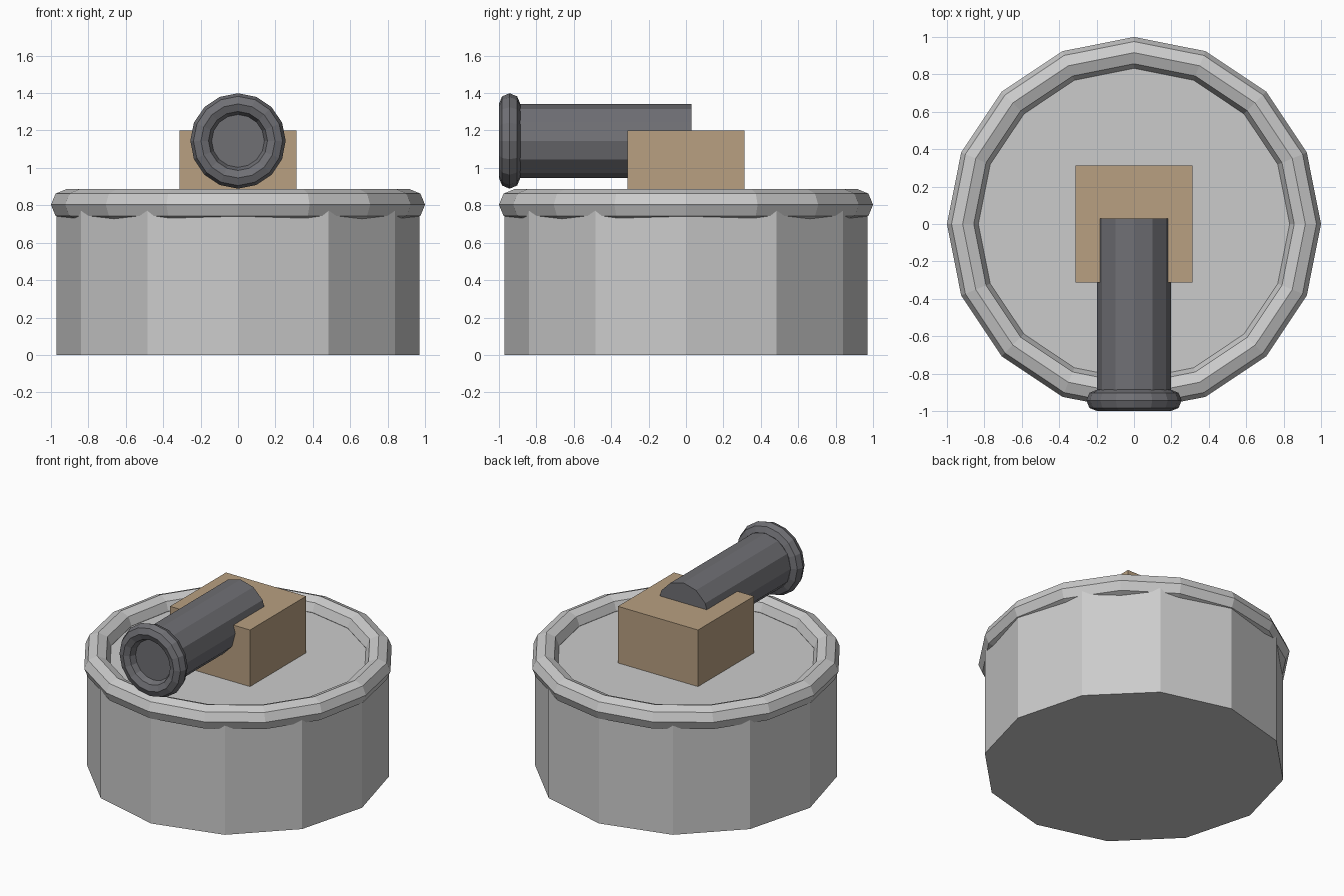
import bpy
from math import pi

if "Cube" in bpy.data.objects:
    bpy.data.objects.remove(bpy.data.objects["Cube"])


def paint(obj, color):
    mat = bpy.data.materials.new(obj.name + "_paint")
    mat.diffuse_color = (*color, 1)
    mat.use_nodes = True
    mat.node_tree.nodes["Principled BSDF"].inputs["Base Color"].default_value = mat.diffuse_color
    obj.data.materials.append(mat)


def cylinder(name, radius, depth, loc, rot=(0, 0, 0)):
    bpy.ops.mesh.primitive_cylinder_add(vertices=12, radius=radius, depth=depth,
                                        location=loc, rotation=rot)
    bpy.context.object.name = name
    return bpy.context.object


def ring(name, major, minor, loc, rot=(0, 0, 0)):
    bpy.ops.mesh.primitive_torus_add(major_segments=16, minor_segments=8,
                                     major_radius=major, minor_radius=minor,
                                     location=loc, rotation=rot)
    bpy.context.object.name = name
    return bpy.context.object


IRON = (0.16, 0.16, 0.175)
ALONG_Y = (pi / 2, 0, 0)

# Round turret base with a raised rim
cylinder("turret_base", 0.97, 0.80, (0, 0, 0.40))
rim = ring("base_rim", 0.916, 0.084, (0, 0, 0.803))
paint(rim, (0.62, 0.62, 0.65))

# Wooden mount block, sunk slightly into the deck
bpy.ops.mesh.primitive_cube_add(size=1, location=(0, 0, 0.99))
mount = bpy.context.object
mount.name = "mount_block"
mount.scale = (0.626, 0.626, 0.42)
paint(mount, (0.48, 0.35, 0.22))

# Barrel pointing forward, with a muzzle ring around its front end
front, back, height = -0.943, 0.03, 1.144
barrel = cylinder("barrel", 0.198, back - front, (0, (front + back) / 2, height), ALONG_Y)
paint(barrel, IRON)
muzzle = ring("muzzle_ring", 0.198, 0.057, (0, front, height), ALONG_Y)
paint(muzzle, IRON)
